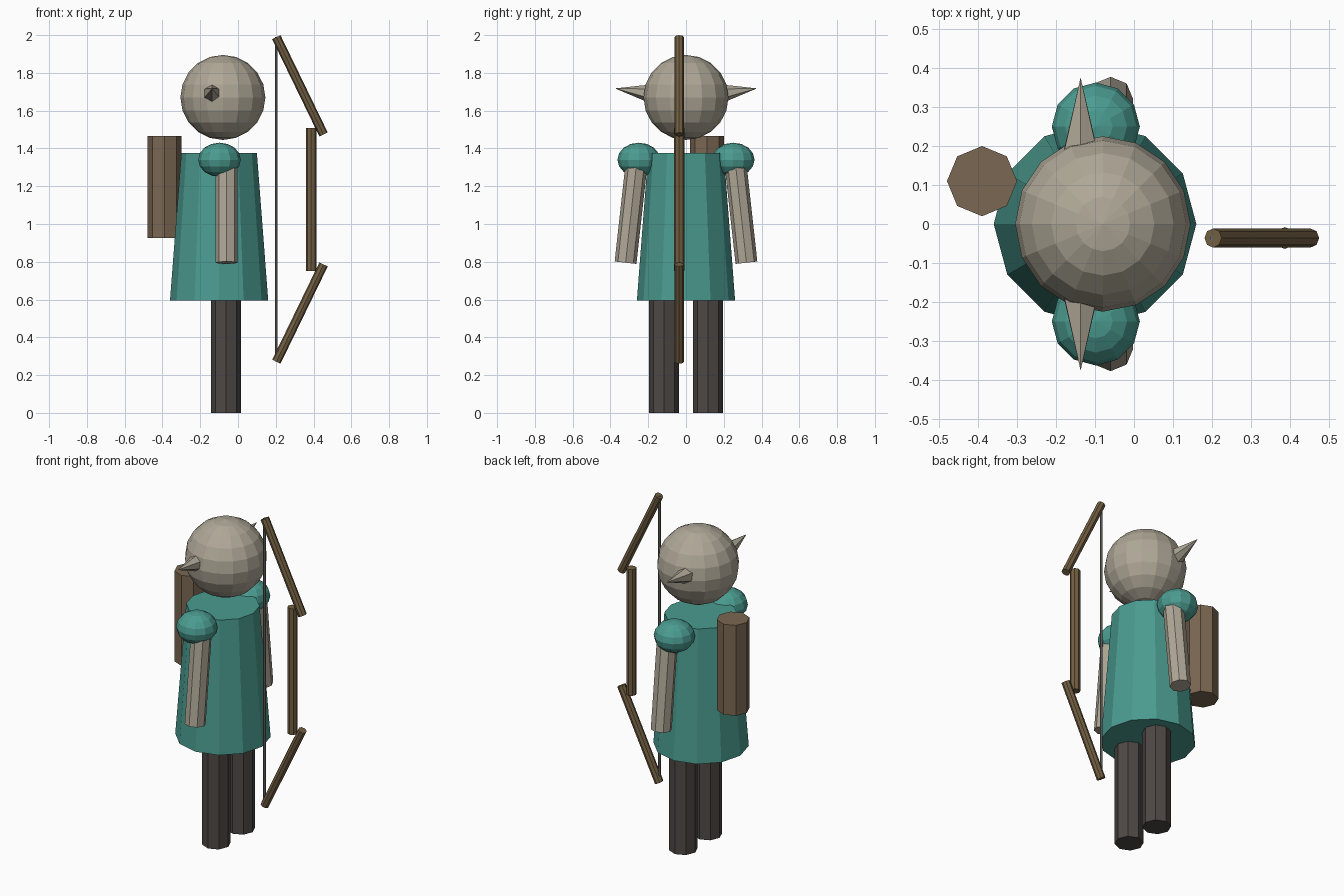
import bpy, bmesh
from mathutils import Vector, Matrix

if "Cube" in bpy.data.objects:
    bpy.data.objects.remove(bpy.data.objects["Cube"])


def material(name, rgb):
    m = bpy.data.materials.new(name)
    m.diffuse_color = (*rgb, 1)
    m.use_nodes = True
    m.node_tree.nodes["Principled BSDF"].inputs["Base Color"].default_value = m.diffuse_color
    return m


SKIN = material("skin", (0.43, 0.39, 0.31))
TUNIC = material("tunic_cloth", (0.07, 0.33, 0.28))
DARK = material("dark_cloth", (0.076, 0.065, 0.061))
LEATHER = material("leather", (0.195, 0.136, 0.084))
WOOD = material("bow_wood", (0.17, 0.115, 0.055))
CORD = material("cord", (0.15, 0.15, 0.14))


def finish(name, bm, mat):
    mesh = bpy.data.meshes.new(name)
    bm.to_mesh(mesh)
    bm.free()
    mesh.materials.append(mat)
    obj = bpy.data.objects.new(name, mesh)
    bpy.context.collection.objects.link(obj)
    return obj


def rod(name, start, end, r1, r2, sides, mat):
    """Capped cylinder or cone running from start to end."""
    a, b = Vector(start), Vector(end)
    d = b - a
    bm = bmesh.new()
    bmesh.ops.create_cone(bm, cap_ends=True, segments=sides,
                          radius1=r1, radius2=r2, depth=d.length)
    if r2 == 0:
        bmesh.ops.remove_doubles(bm, verts=bm.verts, dist=1e-5)
    obj = finish(name, bm, mat)
    obj.matrix_world = (Matrix.Translation((a + b) / 2)
                        @ d.to_track_quat('Z', 'Y').to_matrix().to_4x4())
    return obj


def ball(name, centre, radius, squash, segments, rings, mat):
    bm = bmesh.new()
    bmesh.ops.create_uvsphere(bm, u_segments=segments, v_segments=rings, radius=radius)
    obj = finish(name, bm, mat)
    obj.location = centre
    obj.scale.z = squash
    return obj


# Body
rod("tunic", (-0.10, 0, 0.595), (-0.10, 0, 1.377), 0.26, 0.20, 12, TUNIC)
ball("head", (-0.08, 0, 1.67), 0.225, 1, 16, 10, SKIN)

# Paired parts
for side, s in (("right", -1), ("left", 1)):
    rod(side + "_leg", (-0.063, 0.116 * s, 0), (-0.063, 0.116 * s, 0.64),
        0.079, 0.079, 8, DARK)
    rod(side + "_arm", (-0.06, 0.32 * s, 0.795), (-0.06, 0.264 * s, 1.30),
        0.058, 0.058, 8, SKIN)
    ball(side + "_shoulder", (-0.098, 0.25 * s, 1.34), 0.113, 0.8, 12, 8, TUNIC)
    rod(side + "_ear", (-0.137, 0.185 * s, 1.69), (-0.137, 0.376 * s, 1.718),
        0.05, 0, 6, SKIN)

# Quiver
rod("quiver", (-0.39, 0.11, 0.925), (-0.39, 0.11, 1.467), 0.09, 0.09, 8, LEATHER)

# Bow: grip, two limbs mirrored about its middle height, string
BY, MID = -0.036, 1.13
rod("bow_grip", (0.387, BY, MID - 0.378), (0.387, BY, MID + 0.378), 0.028, 0.028, 8, WOOD)
for name, s in (("lower_bow_limb", -1), ("upper_bow_limb", 1)):
    rod(name, (0.453, BY, MID + 0.344 * s), (0.203, BY, MID + 0.859 * s),
        0.0245, 0.0245, 8, WOOD)
rod("bow_string", (0.202, BY, MID - 0.859), (0.202, BY, MID + 0.859), 0.008, 0.008, 6, CORD)
